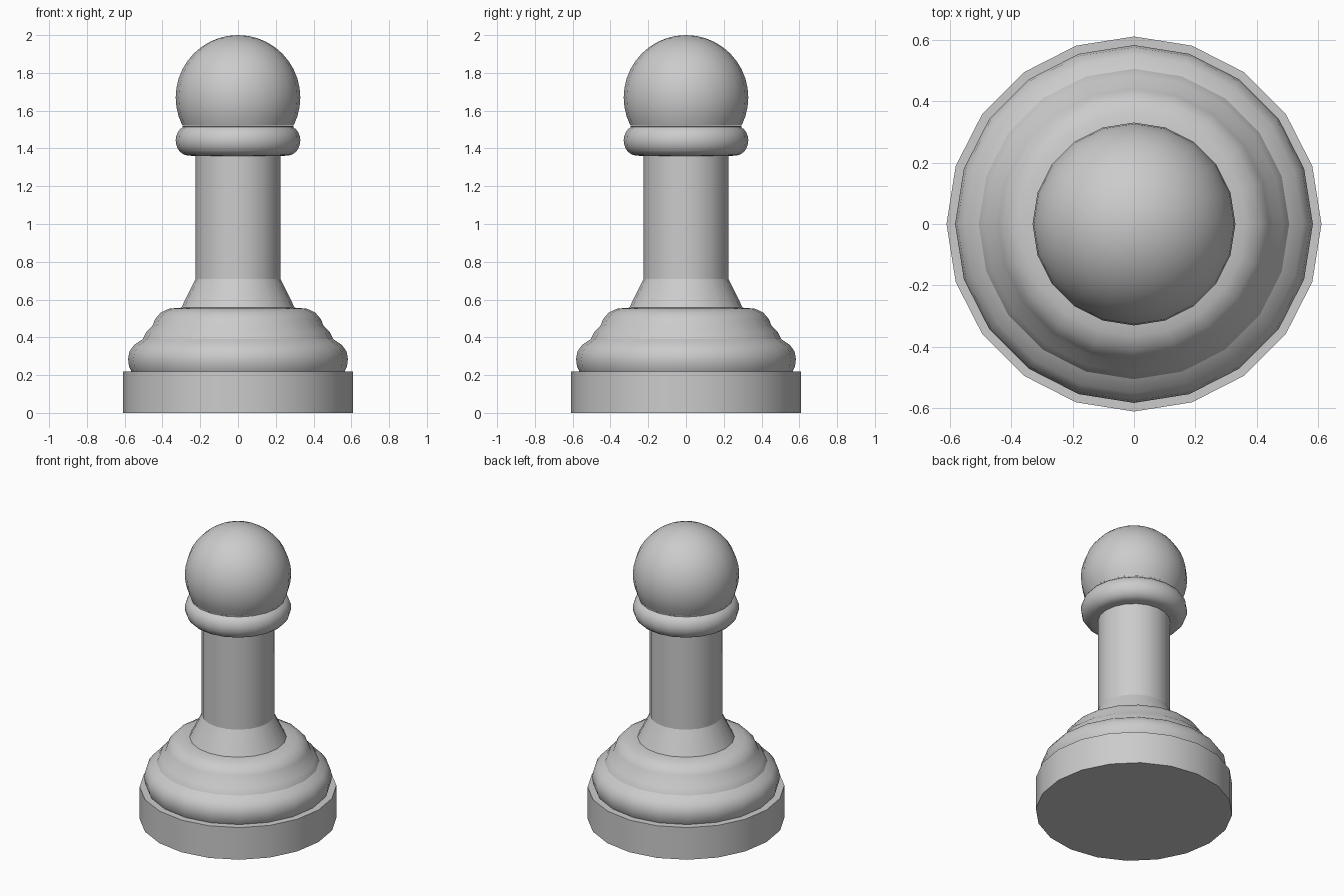
import bpy, bmesh
from math import sin, cos, pi, radians

if "Cube" in bpy.data.objects:
    bpy.data.objects.remove(bpy.data.objects["Cube"])

SIDES = 20


def lathe(name, profile):
    """Revolve (radius, z) points around z; zero radius becomes a pole."""
    bm = bmesh.new()
    rings = []
    for r, z in profile:
        if r < 1e-5:
            rings.append([bm.verts.new((0, 0, z))] * SIDES)
        else:
            rings.append([bm.verts.new((r * cos(2 * pi * i / SIDES),
                                        r * sin(2 * pi * i / SIDES), z))
                          for i in range(SIDES)])
    for low, high in zip(rings, rings[1:]):
        for i in range(SIDES):
            j = (i + 1) % SIDES
            corners = dict.fromkeys((low[i], low[j], high[j], high[i]))
            bm.faces.new(list(corners))
    if profile[0][1] == 0:  # floor cap
        bm.faces.new(rings[0][::-1])
    mesh = bpy.data.meshes.new(name)
    bm.to_mesh(mesh)
    bm.free()
    obj = bpy.data.objects.new(name, mesh)
    bpy.context.collection.objects.link(obj)
    bpy.ops.object.select_all(action='DESELECT')
    obj.select_set(True)
    bpy.context.view_layer.objects.active = obj
    bpy.ops.object.shade_smooth_by_angle(angle=radians(35))
    return obj


def arc(r0, z0, rr, rz, a0, a1, steps):
    """Elliptical arc in the profile plane, angles in degrees from outward."""
    return [(r0 + rr * cos(radians(a0 + (a1 - a0) * k / steps)),
             z0 + rz * sin(radians(a0 + (a1 - a0) * k / steps)))
            for k in range(steps + 1)]


# Foot disc with its ledge
lathe("base_disc", [(0.61, 0), (0.61, 0.22), (0.565, 0.22)])

# Lower rounded moulding
lathe("lower_moulding", [(0.565, 0.22), (0.577, 0.245), (0.582, 0.285), (0.575, 0.325),
                         (0.55, 0.36), (0.505, 0.39)])

# Upper stepped moulding
lathe("upper_moulding", [(0.505, 0.39), (0.485, 0.43), (0.453, 0.46), (0.44, 0.495),
                         (0.41, 0.53), (0.365, 0.552), (0.30, 0.557)])

# Flared skirt and column
lathe("skirt", [(0.30, 0.557), (0.225, 0.71)])
lathe("column", [(0.225, 0.71), (0.225, 1.36)])

# Collar ring under the head
lathe("collar", [(0.225, 1.36)] + arc(0.26, 1.442, 0.07, 0.08, -90, 62, 10)
      + [(0.294, 1.52)])

# Ball head
head = arc(0, 1.67, 0.33, 0.33, -27, 90, 13)
head[-1] = (0, 2.0)
lathe("head", head)
